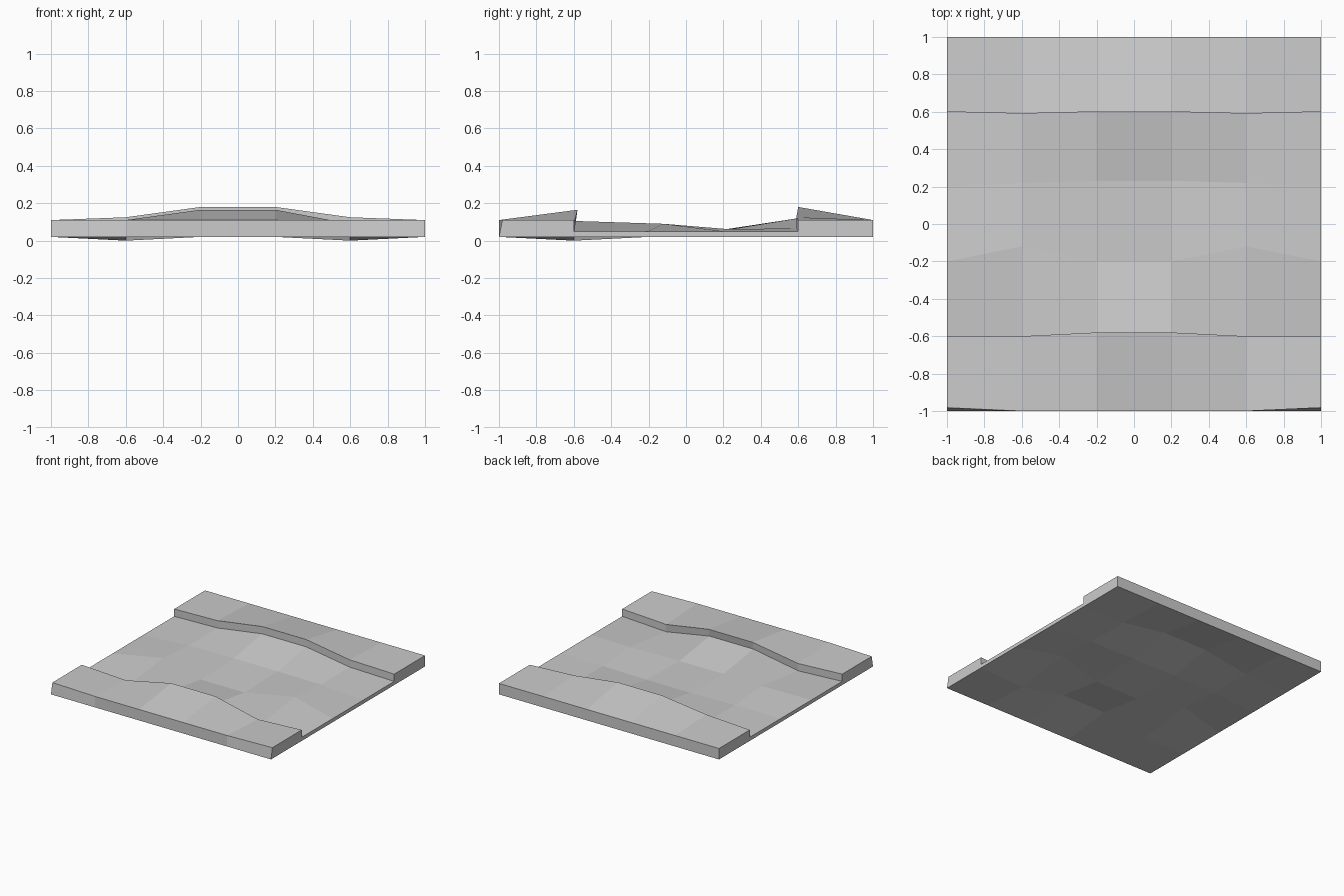
import bpy, bmesh

if "Cube" in bpy.data.objects:
    bpy.data.objects.remove(bpy.data.objects["Cube"])

THICK, STEP = 0.03, 0.06      # slab thickness below channel, bank height above it

# Channel floor at each cross-section: |x| -> (y, z) along the tile, front to back
floors = {
    1.0: [(-1, .05), (-.60, .05), (-.20, .05), (.20, .05), (.60, .05), (1, .05)],
    0.6: [(-1, .05), (-.60, .03), (-.12, .09), (.22, .062), (.59, .065), (1, .05)],
    0.2: [(-1, .05), (-.59, .105), (-.20, .05), (.23, .06), (.60, .12), (1, .05)],
}


def section(x):
    """Closed outline of the tile cut at x: banks, sunken channel, underside."""
    p = floors[abs(x)]
    up = lambda q, dy=0: (x, q[0] + dy, q[1] + STEP)
    at = lambda q: (x, q[0], q[1])
    top = [up(p[0], .018 if abs(x) == 1 else 0), up(p[1], .01 if abs(x) == .2 else 0)]
    top += [at(q) for q in p[1:5]] + [up(p[4]), up(p[5])]
    bottom = [(x, y, z - THICK) for y, z in reversed(p)]
    return top + bottom


bm = bmesh.new()
rings = [[bm.verts.new(c) for c in section(x)] for x in (-1, -.6, -.2, .2, .6, 1)]

# Skin between neighbouring sections, then cap both ends
for a, b in zip(rings, rings[1:]):
    n = len(a)
    for i in range(n):
        j = (i + 1) % n
        bm.faces.new((a[i], a[j], b[j], b[i]))
bm.faces.new(rings[0])
bm.faces.new(rings[-1])
bmesh.ops.recalc_face_normals(bm, faces=bm.faces[:])

mesh = bpy.data.meshes.new("channel_tile")
bm.to_mesh(mesh)
bm.free()
tile = bpy.data.objects.new("channel_tile", mesh)
bpy.context.collection.objects.link(tile)
